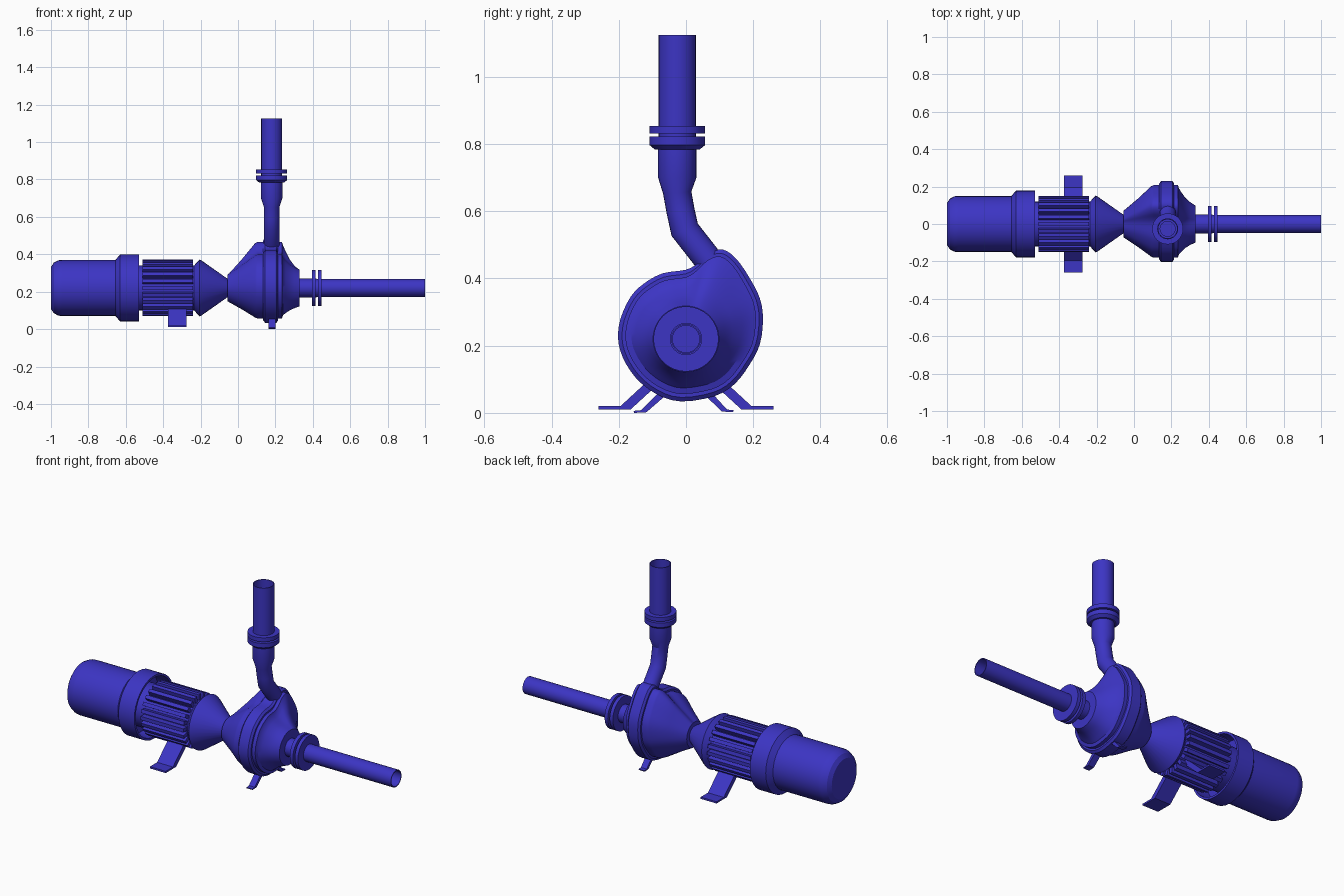
import bpy, bmesh, math
from mathutils import Vector, Matrix

if "Cube" in bpy.data.objects:
    bpy.data.objects.remove(bpy.data.objects["Cube"])

AX = 0.22            # height of the pump shaft
PX = 0.18            # x position of the volute and discharge pipe
mat = bpy.data.materials.new("blue_paint")
mat.diffuse_color = (0.045, 0.035, 0.55, 1)
mat.use_nodes = True
mat.node_tree.nodes["Principled BSDF"].inputs["Base Color"].default_value = mat.diffuse_color


def finish(name, bm, smooth=True):
    bmesh.ops.remove_doubles(bm, verts=bm.verts, dist=1e-5)
    bmesh.ops.recalc_face_normals(bm, faces=bm.faces)
    me = bpy.data.meshes.new(name)
    bm.to_mesh(me)
    bm.free()
    ob = bpy.data.objects.new(name, me)
    bpy.context.collection.objects.link(ob)
    me.materials.append(mat)
    if smooth:
        bpy.ops.object.select_all(action='DESELECT')
        ob.select_set(True)
        bpy.context.view_layer.objects.active = ob
        bpy.ops.object.shade_smooth_by_angle(angle=math.radians(28))
    return ob


def loft(name, rings, cap_start=False, cap_end=False):
    """Skin a list of equal-length closed rings of points."""
    bm = bmesh.new()
    vs = [[bm.verts.new(p) for p in r] for r in rings]
    n = len(vs[0])
    for a, b in zip(vs, vs[1:]):
        for i in range(n):
            j = (i + 1) % n
            bm.faces.new((a[i], a[j], b[j], b[i]))
    if cap_start:
        bm.faces.new(vs[0])
    if cap_end:
        bm.faces.new(vs[-1])
    return finish(name, bm)


def circle(n=32):
    return [(math.cos(2 * math.pi * i / n), math.sin(2 * math.pi * i / n)) for i in range(n)]


def lathe_x(name, prof, caps=(False, False), n=32):
    return loft(name, [[(x, r * c, AX + r * s) for c, s in circle(n)] for x, r in prof], *caps)


def lathe_z(name, prof, y, caps=(False, False), n=32):
    return loft(name, [[(PX + r * c, y + r * s, z) for c, s in circle(n)] for z, r in prof], *caps)


def extrude_x(name, pts, x0, x1):
    """Prism from a y-z outline."""
    bm = bmesh.new()
    f = bm.faces.new([bm.verts.new((x0, y, z)) for y, z in pts])
    g = bmesh.ops.extrude_face_region(bm, geom=[f])["geom"]
    bmesh.ops.translate(bm, vec=(x1 - x0, 0, 0), verts=[v for v in g if isinstance(v, bmesh.types.BMVert)])
    return finish(name, bm, False)


# motor: end cap, hollow collar, core and bell housing
lathe_x("motor_cap", [(-1, .112), (-.985, .135), (-.96, .148), (-.94, .15), (-.62, .15)], (True, True))
lathe_x("motor_collar", [(-.655, .15), (-.63, .18), (-.53, .18), (-.53, .168), (-.615, .165), (-.615, .11)])
lathe_x("motor_core", [(-.62, .12), (-.23, .12)], (True, True))
lathe_x("bell_housing", [(-.235, .12), (-.205, .152), (-.195, .147), (-.05, .045)], (True, True))

# cooling fins around the motor core
bm = bmesh.new()
FINS = 24
for i in range(FINS):
    m = (Matrix.Translation((-.375, 0, AX)) @ Matrix.Rotation(2 * math.pi * i / FINS, 4, 'X')
         @ Matrix.Translation((0, 0, .13)) @ Matrix.Diagonal((.27, .02, .042, 1)))
    bmesh.ops.create_cube(bm, size=1, matrix=m)
finish("cooling_fins", bm, False)

# feet under the motor and the pump
motor_foot = [(.26, .01), (.26, .02), (.195, .02), (.065, .14), (.045, .12), (.165, .01)]
pump_foot = [(.14, .004), (.142, .01), (.122, .012), (.06, .08), (.04, .07), (.107, .006)]
for side, s in (("left", -1), ("right", 1)):
    extrude_x("motor_foot_" + side, [(s * y, z) for y, z in motor_foot], -.375, -.275)
    k = 1.1 if s < 0 else 1
    extrude_x("pump_foot_" + side, [(s * k * y, z - (.004 if s < 0 else .002)) for y, z in pump_foot], .163, .2)

# snail-shaped volute outline, smoothed from a few points
pts = [Vector(p) for p in [
    (-.202, .22), (-.195, .28), (-.165, .345), (-.125, .385), (-.07, .415), (0, .426), (.035, .445),
    (.07, .475), (.11, .486), (.15, .458), (.19, .4), (.22, .34), (.229, .28), (.22, .205), (.19, .145),
    (.145, .086), (.085, .05), (-.015, .034), (-.09, .057), (-.15, .105), (-.188, .165)]]
outline = []
for i in range(len(pts)):
    a, b, c, d = (pts[(i + k) % len(pts)] for k in (-1, 0, 1, 2))
    for t in (0, 1 / 3, 2 / 3):
        outline.append(.5 * (2 * b + (c - a) * t + (2 * a - 5 * b + 4 * c - d) * t * t
                             + (3 * b - a - 3 * c + d) * t ** 3) - Vector((0, AX)))


def volute_ring(x, inset, blend=0, r=0):
    """Outline pulled inwards, then mixed towards a circle of radius r."""
    ring = []
    for p in outline:
        q = p.normalized() * ((p.length - inset) * (1 - blend) + r * blend)
        ring.append((x, q.x, AX + q.y))
    return ring


loft("pump_casing", [volute_ring(*s) for s in [
    (-.055, 0, 1, .072), (.02, .03, .5, .072), (.092, .028), (.105, .022), (.235, .022), (.24, .04),
    (.255, .04, .25, .1), (.275, .04, .55, .1), (.3, .04, .8, .1), (.33, 0, 1, .098)]], True, True)
loft("casing_flange", [volute_ring(*s) for s in [
    (.135, .012), (.145, 0), (.205, 0), (.215, .012)]], True, True)

# suction pipe with its pair of flanges
lathe_x("suction_pipe", [(.32, .05), (.42, .05), (.42, .048), (1, .048), (1, .043), (.42, .043)], (False, True), 24)
for i, x in enumerate((.395, .427)):
    lathe_x("suction_flange_%d" % (i + 1), [(x, .04), (x, .097), (x + .02, .097), (x + .02, .04)])

# bent discharge elbow swept through the y-z plane
path = [(.105, .40, .042), (.057, .467, .042), (-.004, .545, .042), (-.016, .6, .042),
        (-.026, .655, .042), (-.026, .7, .057), (-.026, .79, .057)]
rings = []
for i, (y, z, r) in enumerate(path):
    p = Vector((y, z))
    d0 = (p - Vector(path[i - 1][:2])).normalized() if i else None
    d1 = (Vector(path[i + 1][:2]) - p).normalized() if i < len(path) - 1 else d0
    d0 = d0 or d1
    d = (d0 + d1).normalized()
    w = r / max(.5, d.dot(d1))
    rings.append([(PX + r * c, y + w * s * d.y, z - w * s * d.x) for c, s in circle(24)])
loft("discharge_elbow", rings, True, False)

# discharge flanges and open riser pipe
lathe_z("discharge_flange_lower", [(.783, .05), (.783, .066), (.797, .083), (.822, .083), (.822, .04)], -.026)
lathe_z("discharge_flange_upper", [(.831, .04), (.831, .083), (.854, .083), (.854, .05)], -.026)
lathe_z("riser_pipe", [(.8, .056), (1.125, .056), (1.125, .051), (.8, .051)], -.026, (False, True), 24)
